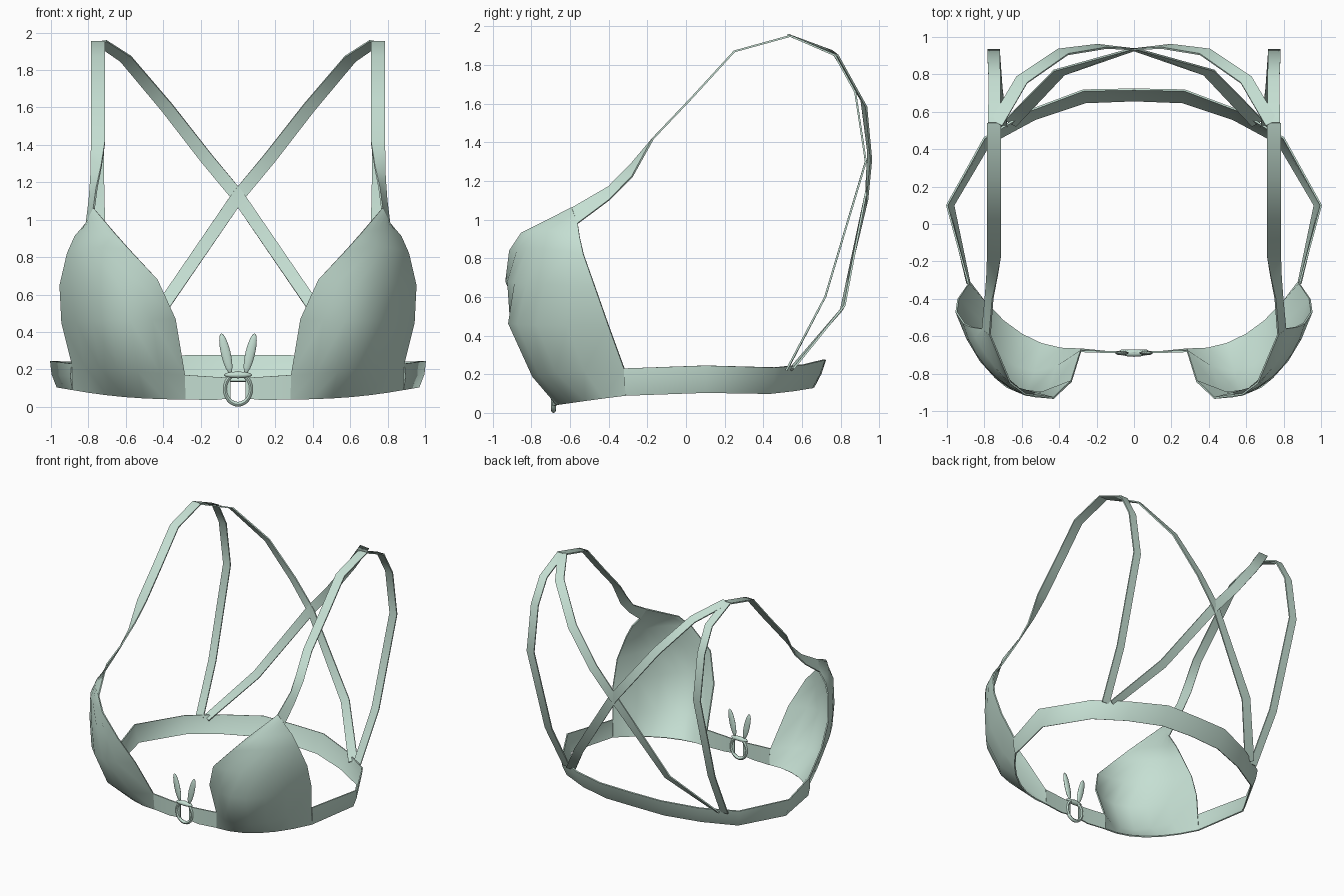
import bpy
import bmesh
from math import radians
from mathutils import Vector, Matrix

default_cube = bpy.data.objects.get("Cube")
if default_cube:
    bpy.data.objects.remove(default_cube, do_unlink=True)

# Single mint fabric colour
fabric = bpy.data.materials.new("mint_fabric")
fabric.use_nodes = True
mint = (0.56, 0.74, 0.65, 1)
fabric.diffuse_color = mint
shader = fabric.node_tree.nodes["Principled BSDF"]
shader.inputs["Base Color"].default_value = mint
shader.inputs["Roughness"].default_value = 0.8


def finish(name, bm, mirror=False, merge=False, thickness=0):
    """Turn a bmesh into a finished, smooth-shaded object."""
    mesh = bpy.data.meshes.new(name)
    bm.to_mesh(mesh)
    bm.free()
    mesh.materials.append(fabric)
    obj = bpy.data.objects.new(name, mesh)
    bpy.context.collection.objects.link(obj)
    bpy.ops.object.select_all(action='DESELECT')
    obj.select_set(True)
    bpy.context.view_layer.objects.active = obj
    if mirror:
        modifier = obj.modifiers.new("Mirror", 'MIRROR')
        modifier.use_mirror_merge = merge
    if thickness:
        modifier = obj.modifiers.new("Solidify", 'SOLIDIFY')
        modifier.thickness = thickness
        modifier.offset = 0
    for modifier in list(obj.modifiers):
        bpy.ops.object.modifier_apply(modifier=modifier.name)
    bpy.ops.object.shade_smooth_by_angle(angle=radians(45))
    return obj


def sheet(name, rows, merge=False, thickness=0.01):
    """Skin a grid of points into a thin mirrored cloth panel."""
    bm = bmesh.new()
    grid = [[bm.verts.new(point) for point in row] for row in rows]
    for lower, upper in zip(grid, grid[1:]):
        for i in range(len(lower) - 1):
            bm.faces.new((lower[i], lower[i + 1], upper[i + 1], upper[i]))
    bmesh.ops.recalc_face_normals(bm, faces=bm.faces)
    return finish(name, bm, mirror=True, merge=merge, thickness=thickness)


def ribbon_rows(path, width):
    """Edge pairs of a flat strap wrapping round the shoulder axis."""
    points = [Vector(p) for p in path]
    rows = []
    for i, point in enumerate(points):
        tangent = points[min(i + 1, len(points) - 1)] - points[max(i - 1, 0)]
        outward = Vector((0, point.y - 0.1, point.z - 1))
        side = tangent.cross(outward).normalized() * width / 2
        rows.append((point - side, point + side))
    return rows


def arc_through(start, middle, end, steps):
    """Quadratic curve that passes through three points."""
    a, b, c = Vector(start), Vector(middle), Vector(end)
    curve = []
    for i in range(steps + 1):
        u = i / steps
        curve.append(a * (1 - u) * (1 - 2 * u) + b * 4 * u * (1 - u) + c * u * (2 * u - 1))
    return curve


# Cups: each level runs neckline edge, fullest line, underarm edge
cup_levels = [
    ((.28, -.67, .04), (.6, -.59, .055), (.88, -.31, .09)),
    ((.285, -.68, .17), (.64, -.76, .2), (.885, -.32, .23)),
    ((.335, -.84, .47), (.68, -.87, .46), (.94, -.4, .45)),
    ((.43, -.93, .68), (.74, -.82, .67), (.95, -.47, .65)),
    ((.58, -.91, .84), (.79, -.76, .85), (.91, -.53, .82)),
    ((.66, -.85, .93), (.78, -.71, .94), (.87, -.55, .91)),
    ((.77, -.59, 1.06), (.79, -.575, 1.02), (.81, -.56, .98)),
]
sheet("cups", [arc_through(*level, steps=6) for level in cup_levels])

# Centre bridge joining each cup to the ring
sheet("centre_bridge", [
    ((.04, -.685, .045), (.04, -.685, .155)),
    ((.13, -.685, .035), (.13, -.685, .16)),
    ((.285, -.67, .04), (.285, -.68, .17)),
])

# Underband: top and bottom edges with a slightly bulged middle
band_edges = [
    ((.885, -.32, .23), (.88, -.31, .09)),
    ((1, .1, .245), (.965, .1, .105)),
    ((.8, .46, .235), (.77, .43, .1)),
    ((.55, .61, .25), (.53, .56, .115)),
    ((.27, .715, .275), (.26, .65, .13)),
    ((0, .72, .275), (0, .66, .135)),
]
band_rows = []
for top, bottom in band_edges:
    middle = (Vector(top) + Vector(bottom)) / 2
    middle.x *= 1.01
    middle.y *= 1.01
    band_rows.append((top, middle, bottom))
sheet("underband", band_rows, merge=True)

# Front straps: twisted near the cup, flat over the shoulder
front_rows = [
    ((.77, -.59, 1.06), (.81, -.56, .98)),
    ((.755, -.4, 1.17), (.795, -.4, 1.1)),
    ((.73, -.28, 1.29), (.787, -.28, 1.22)),
]
front_rows += ribbon_rows([
    (.748, -.17, 1.42), (.748, .03, 1.63), (.748, .25, 1.87), (.748, .54, 1.95),
], width=0.075)
sheet("front_straps", front_rows)

# Straight back straps from shoulder to underband
sheet("straight_back_straps", ribbon_rows([
    (.748, .54, 1.95), (.745, .77, 1.85), (.75, .875, 1.66),
    (.75, .93, 1.3), (.735, .72, .6), (.71, .52, .22),
], width=0.065))

# Crossing back straps from one shoulder to the opposite side
sheet("crossing_back_straps", ribbon_rows([
    (.735, .54, 1.95), (.6, .77, 1.86), (.38, .92, 1.6), (.17, .95, 1.33),
    (0, .935, 1.125), (-.4, .81, .54), (-.66, .54, .22),
], width=0.07))


def ellipsoid(name, centre, radii, tilt=0, mirror=False):
    """Small rounded shape leaning sideways by the tilt angle."""
    bm = bmesh.new()
    bmesh.ops.create_uvsphere(bm, u_segments=12, v_segments=8, radius=1)
    placement = Matrix.Translation(centre) @ Matrix.Rotation(radians(tilt), 4, 'Y')
    bm.transform(placement @ Matrix.Diagonal((*radii, 1)))
    return finish(name, bm, mirror=mirror)


# Bow: two upright leaves and a flat knot on the ring
ellipsoid("bow_leaves", (.065, -.69, .285), (.026, .012, .11), tilt=13, mirror=True)
ellipsoid("bow_knot", (0, -.69, .17), (.075, .02, .018))

# Ring at the centre front
bpy.ops.mesh.primitive_torus_add(
    major_radius=0.082, minor_radius=0.013, major_segments=24, minor_segments=8,
    location=(0, -.685, .095), rotation=(radians(90), 0, 0))
ring = bpy.context.object
ring.name = "centre_ring"
ring.scale.x = 0.85
ring.data.materials.append(fabric)
bpy.ops.object.shade_smooth_by_angle(angle=radians(45))
